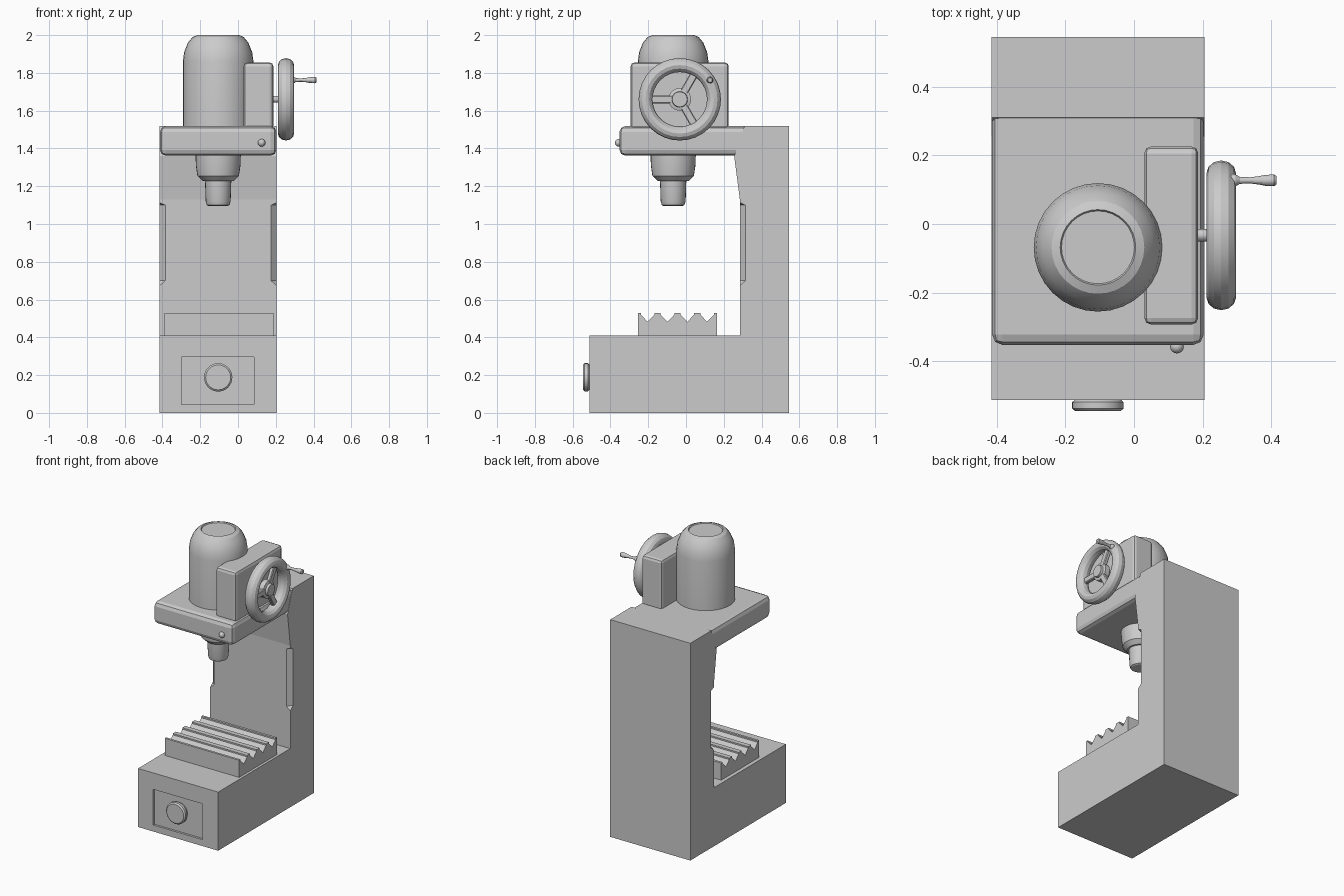
import bpy, bmesh, math
from mathutils import Vector, Matrix

if "Cube" in bpy.data.objects:
    bpy.data.objects.remove(bpy.data.objects["Cube"])

CX, CY = -0.105, -0.068          # shared axis of motor and spindle
ALONG_X = Matrix.Rotation(math.pi / 2, 4, 'Y')
FORWARD = Matrix.Rotation(math.pi / 2, 4, 'X')   # local z -> -y


def finish(name, bm, bevel=0, segments=2, smooth=False):
    bmesh.ops.recalc_face_normals(bm, faces=bm.faces)
    me = bpy.data.meshes.new(name)
    bm.to_mesh(me)
    bm.free()
    ob = bpy.data.objects.new(name, me)
    bpy.context.collection.objects.link(ob)
    if bevel:
        m = ob.modifiers.new("bevel", 'BEVEL')
        m.width, m.segments, m.limit_method = bevel, segments, 'ANGLE'
    if smooth:
        bpy.ops.object.select_all(action='DESELECT')
        ob.select_set(True)
        bpy.context.view_layer.objects.active = ob
        bpy.ops.object.shade_smooth_by_angle(angle=math.radians(20))
    return ob


def box(name, lo, hi, **kw):
    bm = bmesh.new()
    lo, hi = Vector(lo), Vector(hi)
    bmesh.ops.create_cube(bm, size=1, matrix=Matrix.Translation((lo + hi) / 2)
                          @ Matrix.Diagonal((*(hi - lo), 1)))
    return finish(name, bm, **kw)


def side_prism(name, yz, x0, x1, **kw):
    """Side outline (y, z) extruded across x."""
    bm = bmesh.new()
    face = bm.faces.new([bm.verts.new((x0, y, z)) for y, z in yz])
    ext = bmesh.ops.extrude_face_region(bm, geom=[face])
    bmesh.ops.translate(bm, vec=(x1 - x0, 0, 0),
                        verts=[g for g in ext["geom"] if isinstance(g, bmesh.types.BMVert)])
    return finish(name, bm, **kw)


def lathe(name, profile, loc, turn=Matrix(), n=32, closed=False):
    """Profile of (radius, height) spun about local z."""
    bm = bmesh.new()
    rings = [[bm.verts.new((r * math.cos(2 * math.pi * i / n), r * math.sin(2 * math.pi * i / n), h))
              for i in range(n)] for r, h in profile]
    pairs = list(zip(rings, rings[1:] + rings[:1])) if closed else list(zip(rings, rings[1:]))
    for a, b in pairs:
        for i in range(n):
            j = (i + 1) % n
            bm.faces.new((a[i], a[j], b[j], b[i]))
    if not closed:
        bm.faces.new(rings[0])
        bm.faces.new(rings[-1])
    bm.transform(Matrix.Translation(loc) @ turn)
    return finish(name, bm, smooth=True)


def cut(target, cutter):
    m = target.modifiers.new("cut", 'BOOLEAN')
    m.operation, m.object, m.solver = 'DIFFERENCE', cutter, 'EXACT'
    cutter.hide_render = True
    cutter.hide_viewport = True


# Base and column in one casting
body = side_prism("body", [(-0.512, 0), (0.545, 0), (0.545, 1.52), (0.31, 1.52), (0.255, 1.36),
                           (0.285, 1.13), (0.285, 0.41), (-0.512, 0.41)], -0.415, 0.205)

# Recessed front panel
cut(body, box("panel_cutter", (-0.298, -0.6, 0.045), (0.085, -0.497, 0.295)))

# Stopped chamfers on the front edges of the column
for side, x, s in (("left", -0.415, 1), ("right", 0.205, -1)):
    bm = bmesh.new()
    for d, z0, z1 in ((0.03, 0.70, 1.10), (-0.03, 0.62, 1.14)):
        for z in (z0, z1):
            o = min(d, 0)
            bm.verts.new((x + s * d, 0.285 + o, z))
            bm.verts.new((x + s * o, 0.285 + d, z))
    bmesh.ops.convex_hull(bm, input=bm.verts)
    cut(body, finish("chamfer_cutter_" + side, bm))

# Grooved work table
table = [(-0.255, 0.41), (-0.255, 0.53)]
for k in range(4):
    y = -0.203 + k * 0.105
    table += [(y - 0.036, 0.53), (y - 0.036, 0.52), (y, 0.482), (y + 0.036, 0.52), (y + 0.036, 0.53)]
table += [(0.165, 0.53), (0.165, 0.41)]
side_prism("work_table", table, -0.388, 0.187)

# Head slab and gear housing
box("head", (-0.413, -0.352, 1.362), (0.203, 0.40, 1.518), bevel=0.03, segments=2)
box("gear_housing", (0.03, -0.293, 1.50), (0.187, 0.226, 1.855), bevel=0.02, segments=2)

# Motor cover, spindle and chuck
lathe("motor", [(0.187, 1.51), (0.187, 1.86), (0.18, 1.91), (0.16, 1.96), (0.135, 1.99),
                (0.11, 2.0), (0.106, 1.993)], (CX, CY, 0))
lathe("spindle", [(0.12, 1.37), (0.118, 1.31), (0.11, 1.255), (0.082, 1.228), (0.06, 1.228)], (CX, CY, 0))
lathe("chuck", [(0.07, 1.24), (0.066, 1.12), (0.06, 1.10), (0.05, 1.095)], (CX, CY, 0), n=24)

# Front knob and indicator button
lathe("front_knob", [(0.06, -0.02), (0.066, 0.0), (0.075, 0.008), (0.075, 0.026), (0.066, 0.034)],
      (CX, -0.511, 0.188), FORWARD)
bm = bmesh.new()
bmesh.ops.create_uvsphere(bm, u_segments=16, v_segments=10, radius=0.02,
                          matrix=Matrix.Translation((0.125, -0.357, 1.43)))
finish("indicator", bm, smooth=True)

# Hand wheel: rim, hub, shaft and three spokes
WY, WZ = -0.033, 1.66
rim = [(0.181 + 0.037 * math.cos(a), 0.043 * math.sin(a))
       for a in (2 * math.pi * i / 12 for i in range(12))]
lathe("wheel_rim", rim, (0.254, WY, WZ), ALONG_X, closed=True)
lathe("wheel_hub", [(0.05, -0.03), (0.06, -0.02), (0.06, 0.015), (0.042, 0.02), (0.04, 0.036)],
      (0.245, WY, WZ), ALONG_X, n=24)
lathe("wheel_shaft", [(0.018, 0), (0.018, 0.06)], (0.175, WY, WZ), ALONG_X, n=16)
for k in range(3):
    bm = bmesh.new()
    bmesh.ops.create_cube(bm, size=1, matrix=Matrix.Translation((0.25, WY, WZ))
                          @ Matrix.Rotation(math.pi + k * 2 * math.pi / 3, 4, 'X')
                          @ Matrix.Translation((0, 0.1, 0)) @ Matrix.Diagonal((0.028, 0.13, 0.042, 1)))
    finish("wheel_spoke_%d" % (k + 1), bm, bevel=0.005, segments=1)

# Crank handle on the rim
lathe("crank_handle", [(0.018, 0), (0.018, 0.012), (0.010, 0.025), (0.009, 0.055), (0.012, 0.08),
                       (0.016, 0.10), (0.017, 0.125), (0.012, 0.132)],
      (0.283, 0.127, 1.762), ALONG_X, n=16)
